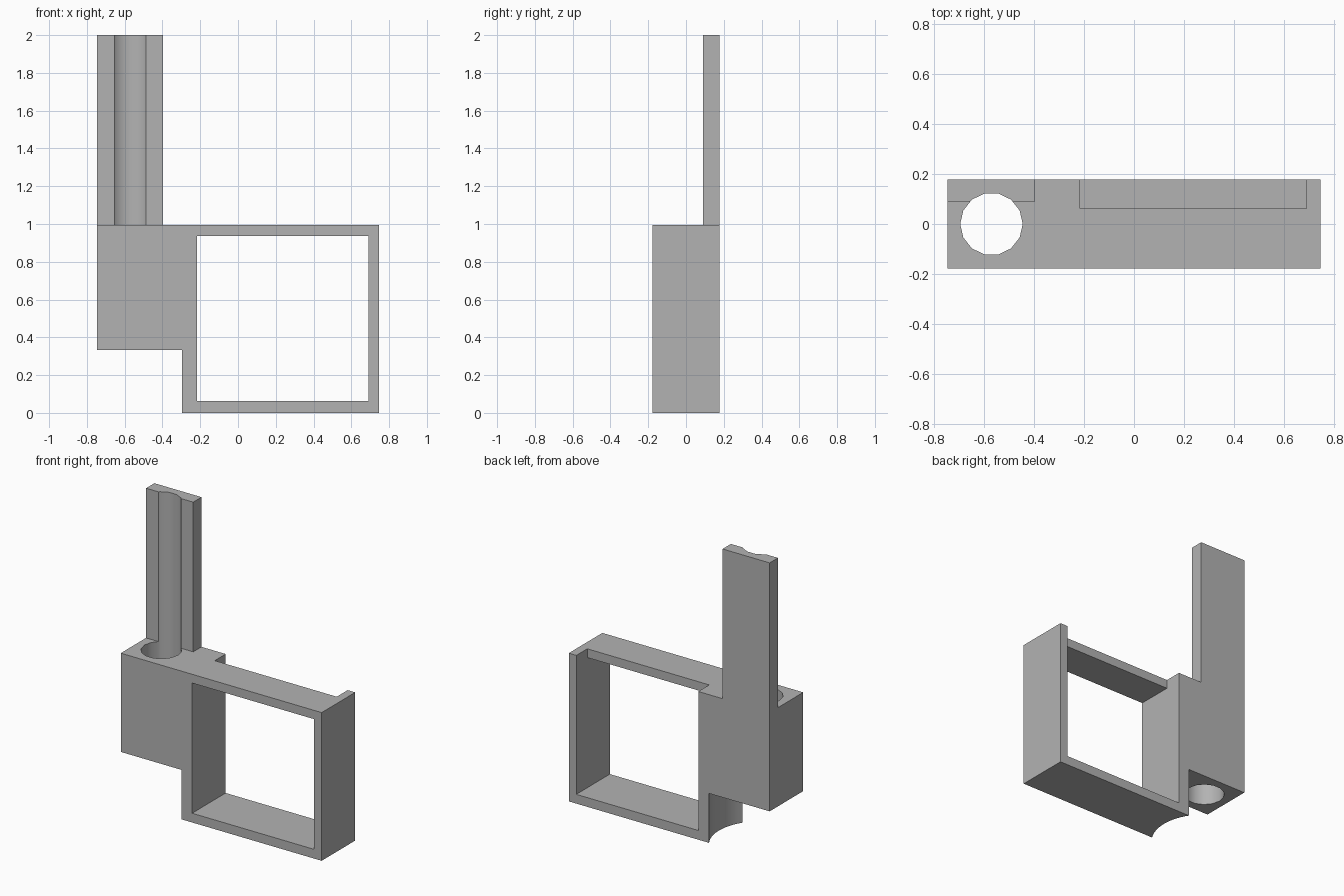
import bpy
import bmesh
import math
from mathutils import Matrix, Vector

default_cube = bpy.data.objects.get("Cube")
if default_cube:
    bpy.data.objects.remove(default_cube, do_unlink=True)

DEPTH = 0.178        # half thickness of the part
TOP = 0.995          # top of the body
STEP = 0.332         # underside of the tube block
TUBE_X = -0.57       # axis of the tube hole

grey = bpy.data.materials.new("mid grey")
grey.use_nodes = True
colour = (0.45, 0.45, 0.45, 1)
grey.diffuse_color = colour
grey.node_tree.nodes["Principled BSDF"].inputs["Base Color"].default_value = colour


def make_object(name, bm):
    bmesh.ops.recalc_face_normals(bm, faces=bm.faces)
    mesh = bpy.data.meshes.new(name)
    bm.to_mesh(mesh)
    bm.free()
    mesh.materials.append(grey)
    obj = bpy.data.objects.new(name, mesh)
    bpy.context.collection.objects.link(obj)
    return obj


def box(name, low, high):
    low, high = Vector(low), Vector(high)
    bm = bmesh.new()
    bmesh.ops.create_cube(bm, size=1)
    bmesh.ops.scale(bm, vec=high - low, verts=bm.verts)
    bmesh.ops.translate(bm, vec=(low + high) / 2, verts=bm.verts)
    return make_object(name, bm)


def cylinder(name, radius, sides, bottom, top):
    bm = bmesh.new()
    bmesh.ops.create_cone(bm, cap_ends=True, segments=sides, radius1=radius,
                          radius2=radius, depth=top - bottom,
                          matrix=Matrix.Rotation(math.pi / 2, 4, "Z"))
    # Put a corner on the x axis
    bmesh.ops.translate(bm, vec=(TUBE_X, 0, (top + bottom) / 2), verts=bm.verts)
    return make_object(name, bm)


# Front outline of body and tall back plate, extruded through the thickness
outline = [(-0.296, 0), (0.746, 0), (0.746, TOP), (-0.396, TOP),
           (-0.396, 2), (-0.746, 2), (-0.746, STEP), (-0.296, STEP)]
bm = bmesh.new()
face = bm.faces.new([bm.verts.new((x, -DEPTH, z)) for x, z in outline])
extruded = bmesh.ops.extrude_face_region(bm, geom=[face])
moved = [v for v in extruded["geom"] if isinstance(v, bmesh.types.BMVert)]
bmesh.ops.translate(bm, vec=(0, 2 * DEPTH, 0), verts=moved)
bracket = make_object("frame_bracket", bm)

# Window, top notch, front of the tall plate, tube hole, and lower relief
relief_radius = math.hypot(-0.296 - TUBE_X, DEPTH)
cutters = [
    box("window_cutter", (-0.216, -0.5, 0.062), (0.69, 0.5, 0.936)),
    box("notch_cutter", (-0.216, 0.062, 0.8), (0.69, 0.5, 1.2)),
    box("plate_front_cutter", (-0.9, -0.5, TOP), (-0.3, 0.09, 2.2)),
    cylinder("tube_cutter", 0.125, 14, -0.2, 2.2),
    cylinder("relief_cutter", relief_radius, 64, -0.2, STEP),
]

bpy.ops.object.select_all(action="DESELECT")
bpy.context.view_layer.objects.active = bracket
bracket.select_set(True)
for cutter in cutters:
    cutter.hide_render = True
    cut = bracket.modifiers.new(cutter.name, "BOOLEAN")
    cut.operation = "DIFFERENCE"
    cut.solver = "EXACT"
    cut.object = cutter
    bpy.ops.object.modifier_apply(modifier=cut.name)
    bpy.data.objects.remove(cutter, do_unlink=True)

bpy.ops.object.shade_smooth_by_angle(angle=math.radians(30))
